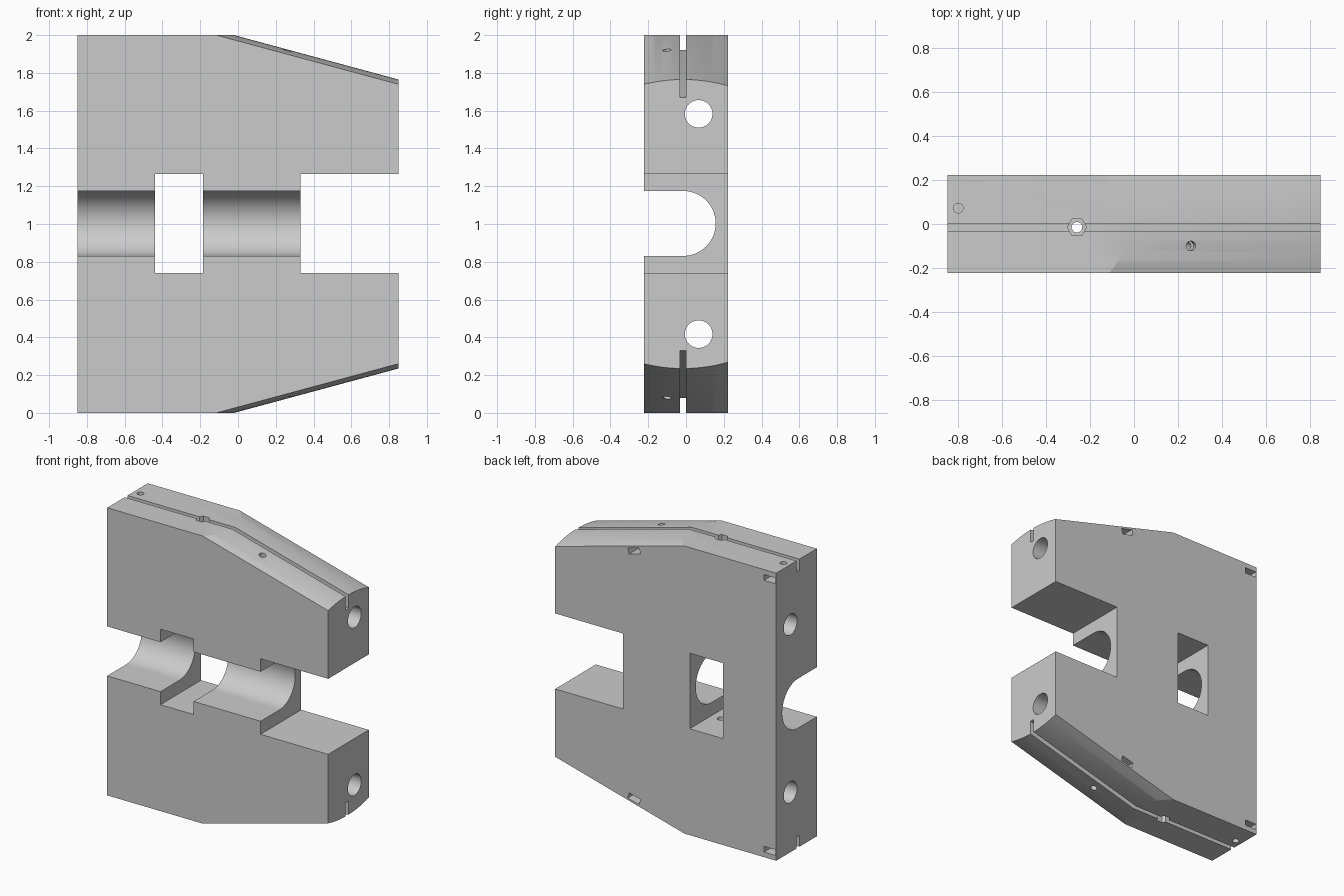
import bpy, bmesh
from math import sin, cos, pi, atan
from mathutils import Matrix, Vector

if "Cube" in bpy.data.objects:
    bpy.data.objects.remove(bpy.data.objects["Cube"])

SLOPE = 0.27      # fall of the tapered edges
MID = -0.015      # y of the crown, groove and channel
W, D = 0.85, 0.223
FLIP = Matrix.Translation((0, 0, 2)) @ Matrix.Scale(-1, 4, (0, 0, 1))

grey = bpy.data.materials.new("light grey")
grey.use_nodes = True
grey.diffuse_color = (0.6, 0.6, 0.6, 1)
grey.node_tree.nodes["Principled BSDF"].inputs["Base Color"].default_value = (0.6, 0.6, 0.6, 1)


def loft(name, ring_a, ring_b, matrix=None):
    """Solid between two matching rings of points."""
    bm = bmesh.new()
    a = [bm.verts.new(p) for p in ring_a]
    b = [bm.verts.new(p) for p in ring_b]
    bm.faces.new(a)
    bm.faces.new(b)
    for i in range(len(a)):
        j = (i + 1) % len(a)
        bm.faces.new((a[i], a[j], b[j], b[i]))
    if matrix:
        bm.transform(matrix)
    bmesh.ops.recalc_face_normals(bm, faces=bm.faces)
    me = bpy.data.meshes.new(name)
    bm.to_mesh(me)
    bm.free()
    me.materials.append(grey)
    ob = bpy.data.objects.new(name, me)
    bpy.context.collection.objects.link(ob)
    return ob


def prism(name, pts, axis, lo, hi, matrix=None):
    """Profile extruded along an axis; pts hold the other two coordinates."""
    def place(p, h):
        v = list(p)
        v.insert("xyz".index(axis), h)
        return Vector(v)
    return loft(name, [place(p, lo) for p in pts], [place(p, hi) for p in pts], matrix)


def box(x0, x1, z0, z1):
    return [(x0, z0), (x1, z0), (x1, z1), (x0, z1)]


def circle(cx, cy, r, n=32):
    return [(cx + r * cos(2 * pi * i / n), cy + r * sin(2 * pi * i / n)) for i in range(n)]


def boolean(target, tool, operation="DIFFERENCE"):
    tool.hide_render = True
    mod = target.modifiers.new("cut", "BOOLEAN")
    mod.object, mod.operation, mod.solver = tool, operation, "EXACT"
    bpy.context.view_layer.objects.active = target
    bpy.ops.object.modifier_apply(modifier=mod.name)
    bpy.data.objects.remove(tool)


# Plate with the open end notch
body = prism("clamp_body", [(-W, 0), (W, 0), (W, 0.74), (0.33, 0.74), (0.33, 1.265),
                            (W, 1.265), (W, 2), (-W, 2)], "y", -D, D)


# Crowned taper on the upper and lower edges
def crown(x):
    half = 0.765 + SLOPE * (W - x)
    ys = [-0.3 + 0.6 * i / 40 for i in range(41)]
    top = [(x, y, 1 + half - (y - MID) ** 2 / 1.7) for y in ys]
    return top + [(x, y, 2 - z) for x, y, z in reversed(top)]


boolean(body, loft("crown_limit", crown(-1.2), crown(1)), "INTERSECT")

# Round-bottomed channel and through window
arc = [(MID + 0.172 * cos(t), 1.003 + 0.172 * sin(t))
       for t in [-pi / 2 + pi * i / 40 for i in range(41)]]
boolean(body, prism("channel", [(-0.4, arc[0][1])] + arc + [(-0.4, arc[-1][1])], "x", -1, 0.5))
boolean(body, prism("window", box(-0.44, -0.185, 0.74, 1.265), "y", -1, 1))

# Features shared by the upper and lower halves
groove = [(-1, 1.92), (-0.08, 1.92), (1, 1.63), (1, 2.2), (-1, 2.2)]
tilt = Matrix.Translation((0.26, 0, 1.924)) @ Matrix.Rotation(atan(SLOPE), 4, "Y")
for side in (Matrix(), FLIP):
    cutters = [
        prism("long_bore", circle(0.067, 1.583, 0.073, 48), "x", -1, 1, side),
        prism("edge_groove", groove, "y", -0.032, 0.0, side),
        prism("bolt_hole", circle(-0.26, MID, 0.024), "z", 1.1, 2.2, side),
        prism("hex_pocket", circle(-0.26, MID, 0.044, 6), "z", 1.9, 2.2, side),
        prism("corner_hole", circle(-0.8, 0.072, 0.022), "z", 1.75, 2.2, side),
        prism("corner_nut_slot", box(-0.845, -0.757, 1.925, 1.965), "y", 0.03, 0.4, side),
        prism("slope_hole", circle(0, -0.1, 0.022), "z", -0.2, 0.2, side @ tilt),
        prism("slope_nut_slot", box(-0.045, 0.045, -0.085, -0.045), "y", -0.14, 0.4, side @ tilt),
    ]
    for cutter in cutters:
        boolean(body, cutter)

# Smooth curves, sharp edges
bpy.ops.object.select_all(action="DESELECT")
body.select_set(True)
bpy.context.view_layer.objects.active = body
bpy.ops.object.shade_smooth_by_angle(angle=pi / 10)
